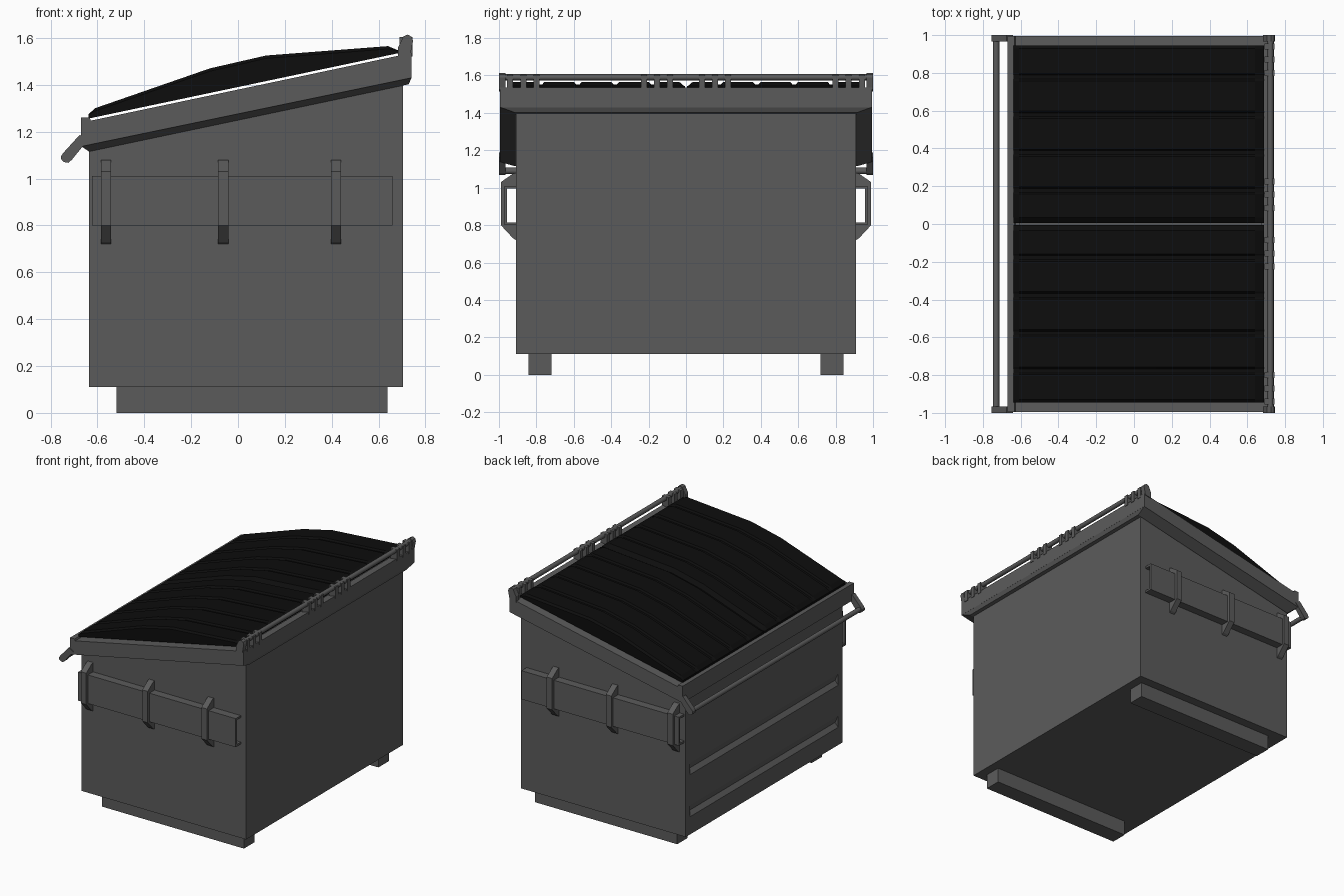
import bpy, bmesh, math
from mathutils import Vector

if "Cube" in bpy.data.objects:
    bpy.data.objects.remove(bpy.data.objects["Cube"])


def material(name, rgb):
    m = bpy.data.materials.new(name)
    m.diffuse_color = (*rgb, 1)
    m.use_nodes = True
    m.node_tree.nodes["Principled BSDF"].inputs["Base Color"].default_value = m.diffuse_color
    return m


STEEL = material("grey_steel", (0.105, 0.105, 0.105))
PLASTIC = material("black_plastic", (0.004, 0.004, 0.004))


def finish(name, bm, mat):
    bmesh.ops.recalc_face_normals(bm, faces=bm.faces[:])
    me = bpy.data.meshes.new(name)
    bm.to_mesh(me)
    bm.free()
    me.materials.append(mat)
    ob = bpy.data.objects.new(name, me)
    bpy.context.collection.objects.link(ob)
    return ob


def loft(name, rings, mat):
    """Skin a list of equal-length closed rings and cap both ends."""
    bm = bmesh.new()
    rows = [[bm.verts.new(p) for p in r] for r in rings]
    n = len(rows[0])
    for a, b in zip(rows, rows[1:]):
        for i in range(n):
            j = (i + 1) % n
            bm.faces.new((a[i], a[j], b[j], b[i]))
    bm.faces.new(rows[0])
    bm.faces.new(rows[-1])
    return finish(name, bm, mat)


def prism_y(name, xz, y0, y1, mat=STEEL):
    return loft(name, [[(x, y, z) for x, z in xz] for y in (y0, y1)], mat)


def prism_x(name, yz, x0, x1, mat=STEEL):
    return loft(name, [[(x, y, z) for y, z in yz] for x in (x0, x1)], mat)


def box(name, x0, x1, y0, y1, z0, z1, mat=STEEL):
    return prism_y(name, [(x0, z0), (x1, z0), (x1, z1), (x0, z1)], y0, y1, mat)


def rod(name, x, z, r, half):
    ring = [(x + r * math.cos(i * math.pi / 6), z + r * math.sin(i * math.pi / 6)) for i in range(12)]
    ob = prism_y(name, ring, -half, half)
    for p in ob.data.polygons:
        p.use_smooth = len(p.vertices) == 4
    for e in ob.data.edges:
        a, b = (ob.data.vertices[v].co for v in e.vertices)
        e.use_edge_sharp = abs(a.y - b.y) < 1e-4
    return ob


def cut(ob, cutter):
    m = ob.modifiers.new("cut", 'BOOLEAN')
    m.operation = 'DIFFERENCE'
    m.solver = 'EXACT'
    m.object = cutter
    cutter.hide_render = True
    cutter.hide_viewport = True


# Bin body with sloping top
body = prism_y("bin_body", [(-0.635, 0.11), (0.703, 0.11), (0.703, 1.41), (-0.635, 1.13)], -0.91, 0.91)

# Rim: sloping band with a chamfer back to the body below it
rim = prism_y("rim_band", [(-0.669, 1.137), (0.741, 1.43), (0.741, 1.536),
                           (-0.628, 1.247), (-0.632, 1.26), (-0.669, 1.26)], -0.995, 0.995)


def rim_ring(x0, z0, x1, z1, y):
    return [(x0, -y, z0), (x1, -y, z1), (x1, y, z1), (x0, y, z0)]


chamfer = loft("rim_chamfer", [rim_ring(-0.669, 1.138, 0.741, 1.431, 0.995),
                               rim_ring(-0.636, 1.115, 0.728, 1.402, 0.915)], STEEL)

# Hollow interior
inside = box("interior_cutter", -0.605, 0.675, -0.88, 0.88, 0.14, 2.0)
for ob in (body, rim, chamfer):
    cut(ob, inside)

# Pressed grooves in the low long wall
for i, z in enumerate((0.24, 0.55)):
    cut(body, prism_y(f"groove_cutter_{i}", [(-0.66, z - 0.02), (-0.635, z), (-0.61, z + 0.03),
                                             (-0.635, z + 0.085), (-0.66, z + 0.1)], -0.86, 0.86))

# Lids: arched panels with long grooves
STATIONS = [(-0.637, 1.275), (-0.61, 1.30), (-0.12, 1.47), (0.12, 1.525), (0.64, 1.565), (0.688, 1.545)]
for side, s in (("left", 1), ("right", -1)):
    rows = [(0.006, -0.025), (0.035, 0)]
    for c in (0.178, 0.378, 0.578, 0.778):
        rows += [(c - 0.02, 0), (c - 0.01, -0.012), (c + 0.01, -0.012), (c + 0.02, 0)]
    rows += [(0.93, 0), (0.945, -0.012)]
    rings = []
    for k, (x, zt) in enumerate(STATIONS):
        zb = 1.258 + 0.211 * (x + 0.628)
        inner = 0 < k < len(STATIONS) - 1
        top = [(x, s * y, max(zt + (d if inner else 0), zb + 0.004)) for y, d in rows]
        rings.append([(x, s * 0.006, zb)] + top + [(x, s * 0.945, zb)])
    loft(f"{side}_lid", rings, PLASTIC)

# Hinge rod, lift bar and their end lugs
rod("hinge_rod", 0.722, 1.59, 0.017, 0.99)
rod("front_bar", -0.73, 1.09, 0.017, 0.99)
HINGE_LUG = [(0.683, 1.515), (0.735, 1.525), (0.747, 1.588), (0.741, 1.605), (0.724, 1.614),
             (0.705, 1.606), (0.697, 1.588), (0.683, 1.56)]
BAR_ARM = [(-0.755, 1.095), (-0.745, 1.11), (-0.675, 1.187), (-0.64, 1.165), (-0.709, 1.08),
           (-0.724, 1.067), (-0.742, 1.07), (-0.754, 1.08)]

# Fork pocket section and bracket outline (y, z)
CHANNEL = [(0.905, 1.01), (0.97, 1.01), (0.97, 0.80), (0.905, 0.80), (0.905, 0.815),
           (0.957, 0.815), (0.957, 0.995), (0.905, 0.995)]
BRACKET = [(0.905, 1.08), (0.925, 1.075), (0.99, 1.03), (0.99, 0.80), (0.925, 0.73), (0.905, 0.718),
           (0.905, 0.80), (0.968, 0.80), (0.968, 1.01), (0.905, 1.01)]

for side, s in (("left", 1), ("right", -1)):
    prism_y(f"{side}_hinge_lug", HINGE_LUG, s * 0.965, s * 1.0)
    prism_y(f"{side}_bar_arm", BAR_ARM, s * 0.965, s * 1.0)
    prism_x(f"{side}_fork_pocket", [(s * y, z) for y, z in CHANNEL], -0.622, 0.66)
    for i, x in enumerate((-0.5635, -0.0635, 0.418)):
        prism_x(f"{side}_pocket_bracket_{i}", [(s * y, z) for y, z in BRACKET], x - 0.022, x + 0.022)
    # Hinge knuckles around the rod
    for i, y in enumerate((0.085, 0.155, 0.225, 0.80, 0.87, 0.94)):
        box(f"{side}_hinge_knuckle_{i}", 0.69, 0.745, s * y - 0.016, s * y + 0.016, 1.52, 1.603)
    # Floor skids
    box(f"{side}_skid", -0.518, 0.638, s * 0.72, s * 0.842, 0, 0.115)
